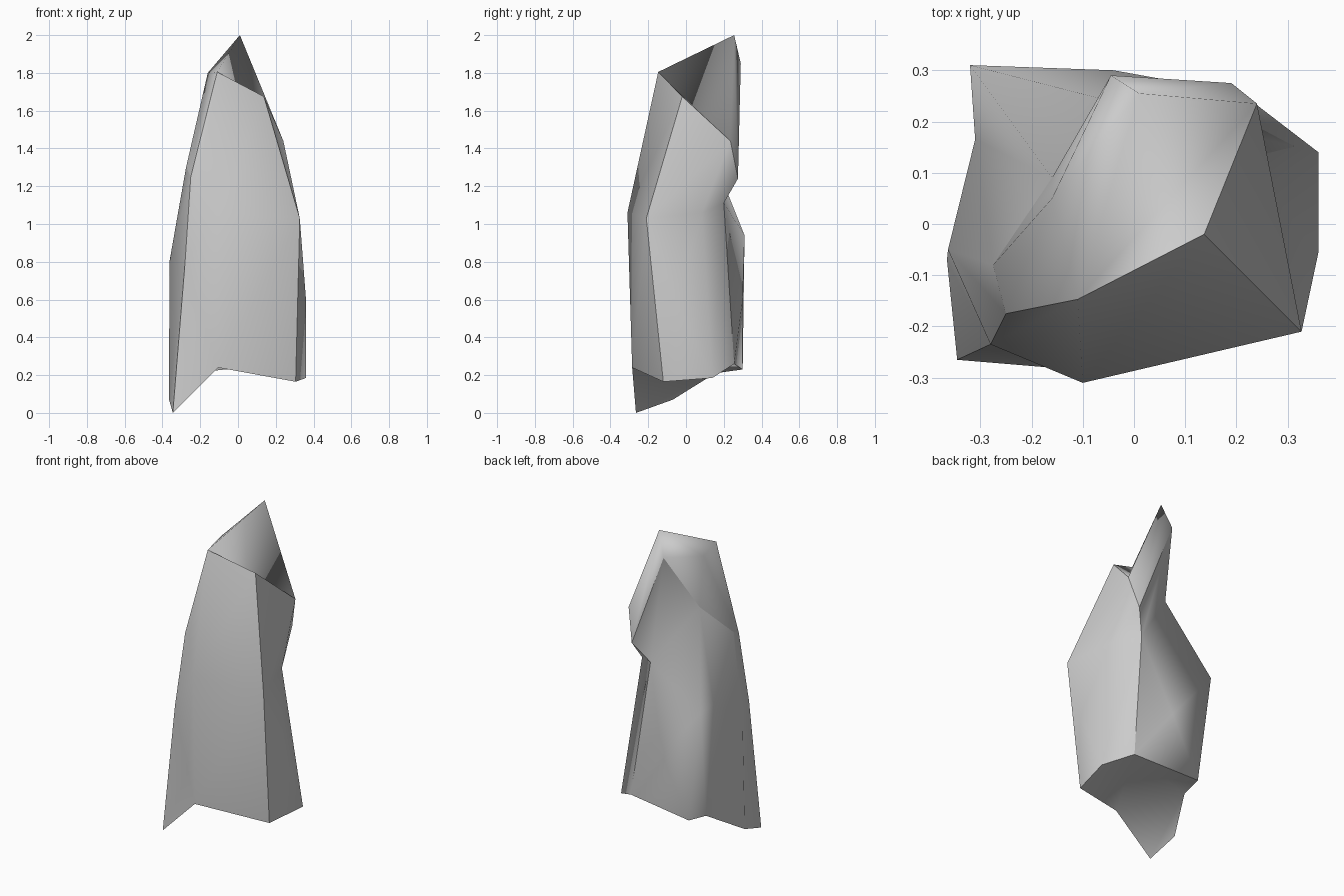
import bpy, bmesh

if "Cube" in bpy.data.objects:
    bpy.data.objects.remove(bpy.data.objects["Cube"])

# Eight-sided cross-sections of the rock shard, from front-left going counter-clockwise
base = [(-.345, -.265, 0), (-.105, -.285, .24), (.305, -.12, .165), (.36, .14, .185),
        (.21, .255, .26), (-.23, .30, .23), (-.25, .155, .21), (-.365, -.07, .07)]
middle = [(-.28, -.235, .8), (-.10, -.31, 1.06), (.327, -.21, 1.03), (.25, .085, 1.06),
          (.11, .20, 1.11), (-.32, .31, .94), (-.31, .165, .94), (-.363, -.05, .8)]
upper = [(-.25, -.175, 1.25), (-.11, -.147, 1.805), (.137, -.02, 1.675), (.24, .235, 1.44),
         (.19, .275, 1.24), (-.045, .29, 1.85), (-.16, .09, 1.49), (-.275, -.08, 1.3)]

bm = bmesh.new()
b, m, u = [[bm.verts.new(p) for p in ring] for ring in (base, middle, upper)]


def fan(centre, loop, closed=True):
    """Triangles from a centre vertex to a chain of vertices."""
    for k in range(len(loop) if closed else len(loop) - 1):
        bm.faces.new((centre, loop[k], loop[(k + 1) % len(loop)]))


# Plain side facets
for i in (1, 3, 6, 7):
    j = (i + 1) % 8
    bm.faces.new((b[i], b[j], m[j], m[i]))
for i in (1, 2, 3, 6, 7):
    j = (i + 1) % 8
    bm.faces.new((m[i], m[j], u[j], u[i]))

# Creased front-left, left-back and upper back facets
fan(m[0], [b[0], b[1], m[1], u[1], u[0]], False)
fan(m[5], [b[5], b[6], m[6], u[6]], False)
fan(m[4], [m[5], u[6], u[5], u[4]], False)

# Bulging right flank and lower back
fan(bm.verts.new((.36, -.055, .6)), [b[2], b[3], m[3], m[2]])
fan(bm.verts.new((-.04, .30, .6)), [b[4], b[5], m[5], m[4]])

# Slanted, hollowed top with a peak at the back and a left shoulder
peak = bm.verts.new((.01, .255, 2))
shoulder = bm.verts.new((-.16, .05, 1.8))
bm.faces.new((u[1], u[2], u[3]))
fan(peak, [u[1], u[3], u[4], u[5]], False)
fan(shoulder, [peak, u[5], u[6], u[7], u[0], u[1]])

# Broken underside
for quad in ((1, 2, 3, 4), (1, 4, 5, 6), (1, 6, 7, 0)):
    bm.faces.new([b[i] for i in reversed(quad)])

bmesh.ops.recalc_face_normals(bm, faces=bm.faces)

# Smooth shading, kept sharp round the top, the underside and three corners
for f in bm.faces:
    f.smooth = True
sharp = [(r[i], r[(i + 1) % 8]) for r in (b, u) for i in range(8)]
sharp += [pair for i in (0, 2, 4) for pair in ((b[i], m[i]), (m[i], u[i]))]
for pair in sharp:
    edge = bm.edges.get(pair)
    if edge:
        edge.smooth = False

mesh = bpy.data.meshes.new("rock_shard")
bm.to_mesh(mesh)
bm.free()
rock = bpy.data.objects.new("rock_shard", mesh)
bpy.context.collection.objects.link(rock)
